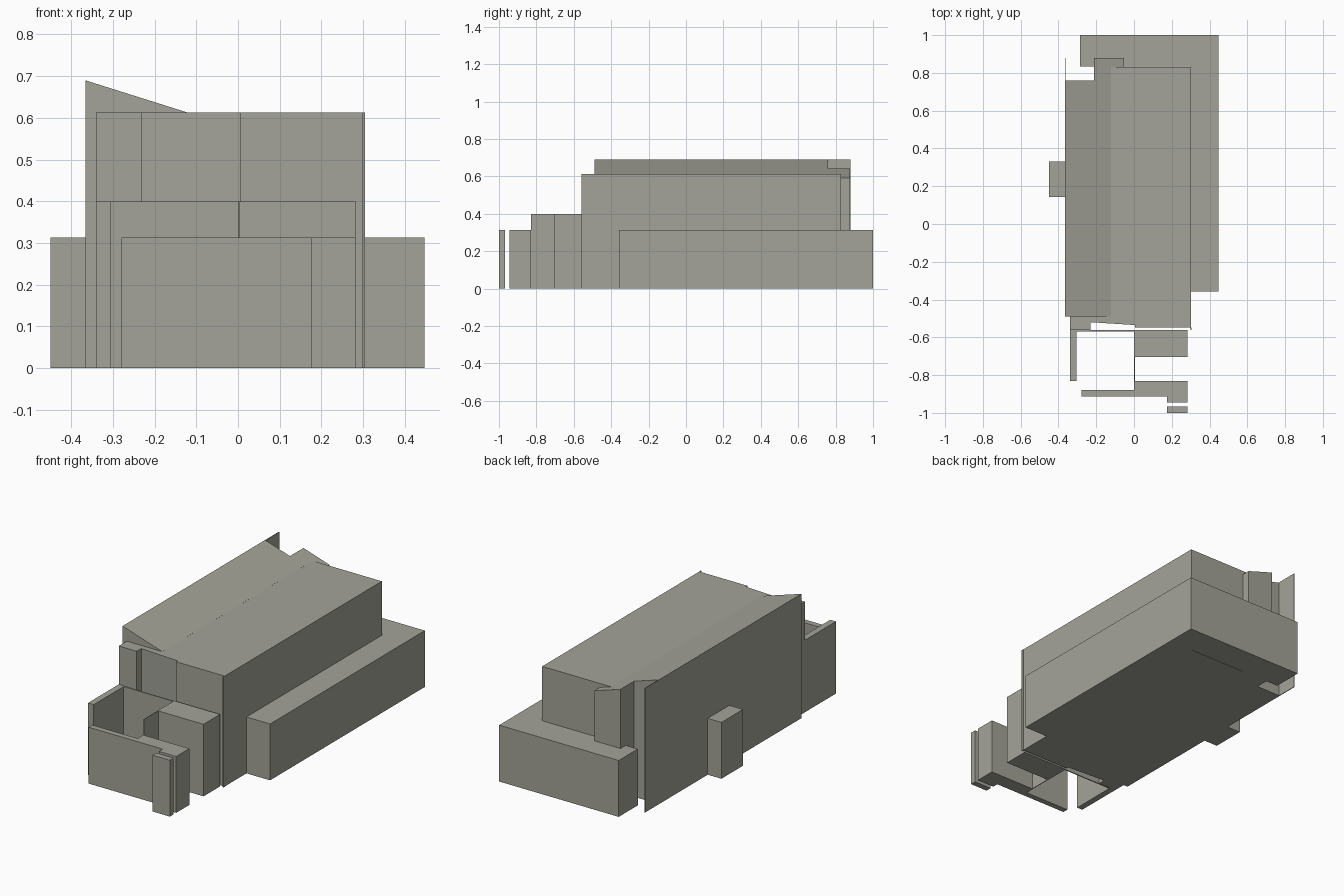
import bpy
import bmesh

cube = bpy.data.objects.get("Cube")
if cube:
    bpy.data.objects.remove(cube, do_unlink=True)

# One stone grey for the whole building
COLOUR = (0.37, 0.37, 0.32, 1.0)
stone = bpy.data.materials.new("warm_grey")
stone.use_nodes = True
stone.diffuse_color = COLOUR
bsdf = stone.node_tree.nodes["Principled BSDF"]
bsdf.inputs["Base Color"].default_value = COLOUR
bsdf.inputs["Roughness"].default_value = 0.9

LOW, MID, HIGH = 0.313, 0.40, 0.613


def roof(x):
    """Height of the sloping roof at x."""
    return 0.69 - 0.315 * (x + 0.366)


def block(name, outline, top):
    """Extrude a floor outline from the ground to a height or a sloping roof."""
    bm = bmesh.new()
    floor = bm.faces.new([bm.verts.new((x, y, 0)) for x, y in outline])
    up = bmesh.ops.extrude_face_region(bm, geom=[floor], use_keep_orig=True)
    for v in up["geom"]:
        if isinstance(v, bmesh.types.BMVert):
            v.co.z = top(v.co.x) if callable(top) else top
    bmesh.ops.recalc_face_normals(bm, faces=bm.faces)
    mesh = bpy.data.meshes.new(name)
    bm.to_mesh(mesh)
    bm.free()
    mesh.materials.append(stone)
    ob = bpy.data.objects.new(name, mesh)
    bpy.context.collection.objects.link(ob)
    return ob


def box(name, x0, x1, y0, y1, top):
    return block(name, [(x0, y0), (x1, y0), (x1, y1), (x0, y1)], top)


# Tall hall with a stepped front
block("main_hall", [(-0.34, -0.49), (-0.34, -0.56), (-0.23, -0.56), (-0.23, -0.52),
                    (0.005, -0.535), (0.005, -0.548), (0.302, -0.548),
                    (0.302, 0.83), (-0.122, 0.83), (-0.122, -0.49)], HIGH)
box("hall_corner_fin", 0.298, 0.304, -0.56, -0.548, HIGH)

# Sloping roof wing, its rear bay and the projecting end wall
box("sloped_wing", -0.366, -0.122, -0.49, 0.76, roof)
box("rear_bay", -0.213, -0.053, 0.76, 0.878, roof)
box("end_wall", -0.366, -0.362, 0.76, 0.88, 0.69)

# Low wing wrapping the side and back
block("low_wing", [(-0.287, 0.833), (-0.287, 1.0), (0.447, 1.0), (0.447, -0.357),
                   (0.302, -0.357), (0.302, 0.833)], LOW)

# Small side annexe
box("side_annexe", -0.45, -0.366, 0.143, 0.332, LOW)

# Front courtyard walls and sheds
box("courtyard_side_wall", -0.34, -0.305, -0.83, -0.56, MID)
box("courtyard_back_wall", -0.305, 0.003, -0.568, -0.562, MID)
box("courtyard_inner_wall", 0.0, 0.004, -0.83, -0.56, MID)
box("courtyard_low_wall", 0.0, 0.004, -0.88, -0.83, LOW)
box("front_shed", 0.004, 0.282, -0.705, -0.56, MID)
block("front_wall", [(-0.279, -0.912), (0.176, -0.912), (0.176, -0.945), (0.282, -0.945),
                     (0.282, -0.83), (0.004, -0.83), (0.004, -0.88), (-0.279, -0.88)], LOW)
box("gate_block", 0.176, 0.282, -1.0, -0.967, LOW)
